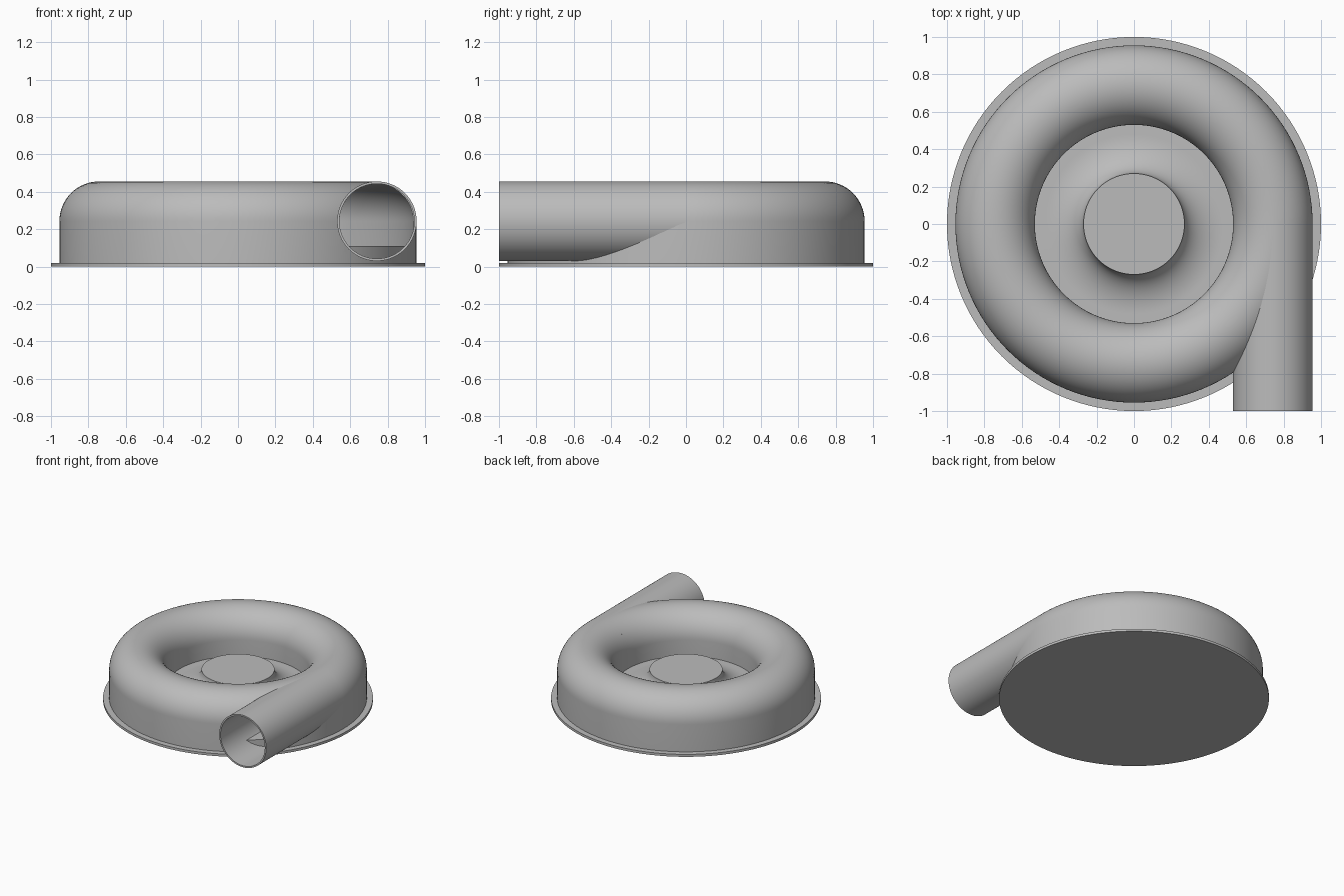
import bpy, bmesh, math
from mathutils import Matrix, Vector

cube = bpy.data.objects.get("Cube")
if cube:
    bpy.data.objects.remove(cube, do_unlink=True)

SEGMENTS = 128
RING, TUBE, WALL, MID = 0.7425, 0.2125, 0.0125, 0.2425
FLOOR = 0.11

grey = bpy.data.materials.new("grey metal")
colour = (0.5, 0.5, 0.5, 1)
grey.diffuse_color = colour
grey.use_nodes = True
grey.node_tree.nodes["Principled BSDF"].inputs["Base Color"].default_value = colour


def arc(cx, cz, rx, rz, start, end, steps):
    """Points (radius, height) along an elliptical arc, angles in degrees."""
    angles = [math.radians(start + (end - start) * i / steps) for i in range(steps + 1)]
    return [(cx + rx * math.cos(a), cz + rz * math.sin(a)) for a in angles]


def lathe(name, profile, closed=False):
    """Spin a profile around z; points on the axis become single poles."""
    bm = bmesh.new()
    verts = [bm.verts.new((r, 0, z)) for r, z in profile]
    ends = verts + verts[:1] if closed else verts
    edges = [bm.edges.new(pair) for pair in zip(ends, ends[1:])]
    bmesh.ops.spin(bm, geom=verts + edges, cent=(0, 0, 0), axis=(0, 0, 1),
                   angle=math.tau, steps=SEGMENTS, use_merge=True)
    bmesh.ops.remove_doubles(bm, verts=bm.verts, dist=1e-5)
    bmesh.ops.recalc_face_normals(bm, faces=bm.faces)
    mesh = bpy.data.meshes.new(name)
    bm.to_mesh(mesh)
    bm.free()
    mesh.materials.append(grey)
    obj = bpy.data.objects.new(name, mesh)
    bpy.context.collection.objects.link(obj)
    return obj


def select(obj):
    bpy.ops.object.select_all(action='DESELECT')
    obj.select_set(True)
    bpy.context.view_layer.objects.active = obj


def lay_along_y(obj, y):
    """Turn a lathed part so its axis points to the front from the given y."""
    turn = Matrix.Rotation(math.pi / 2, 4, 'X')
    obj.data.transform(Matrix.Translation(Vector((RING, y, MID))) @ turn)


# Flanged base plate
base = lathe("base_plate", [(0, 0), (1, 0), (1, 0.02), (0, 0.02)])

# Ring-shaped housing shell with straight skirts
inner = TUBE - WALL
shell = [(RING + TUBE, 0.015)]
shell += arc(RING, MID, TUBE, TUBE, 0, 180, 32)
shell += [(RING - TUBE, FLOOR - 0.005), (RING - inner, FLOOR - 0.005)]
shell += arc(RING, MID, inner, inner, 180, 0, 32)
shell += [(RING + inner, 0.015)]
housing = lathe("housing", shell, closed=True)

# Raised floor with flared central hub
hub_profile = [(0, 0.25)] + arc(0.48, 0.25, 0.21, 0.14, 180, 270, 20)
hub_profile += [(0.945, FLOOR), (0.945, 0.015), (0, 0.015)]
hub = lathe("hub_and_floor", hub_profile)

# Tangential outlet pipe
pipe = lathe("outlet_pipe", [(TUBE, 0), (TUBE, 1), (inner, 1), (inner, 0)], closed=True)
lay_along_y(pipe, 0)

# Opening in the housing where the pipe enters
cutter = lathe("outlet_cutter", [(0, 0), (inner, 0), (inner, 1), (0, 1)])
lay_along_y(cutter, -0.1)
cutter.hide_render = True
cut = housing.modifiers.new("outlet_opening", 'BOOLEAN')
cut.operation = 'DIFFERENCE'
cut.solver = 'EXACT'
cut.object = cutter
select(housing)
bpy.ops.object.modifier_apply(modifier=cut.name)
bpy.data.objects.remove(cutter, do_unlink=True)

for part in (base, housing, hub, pipe):
    select(part)
    bpy.ops.object.shade_smooth_by_angle(angle=math.radians(30))
